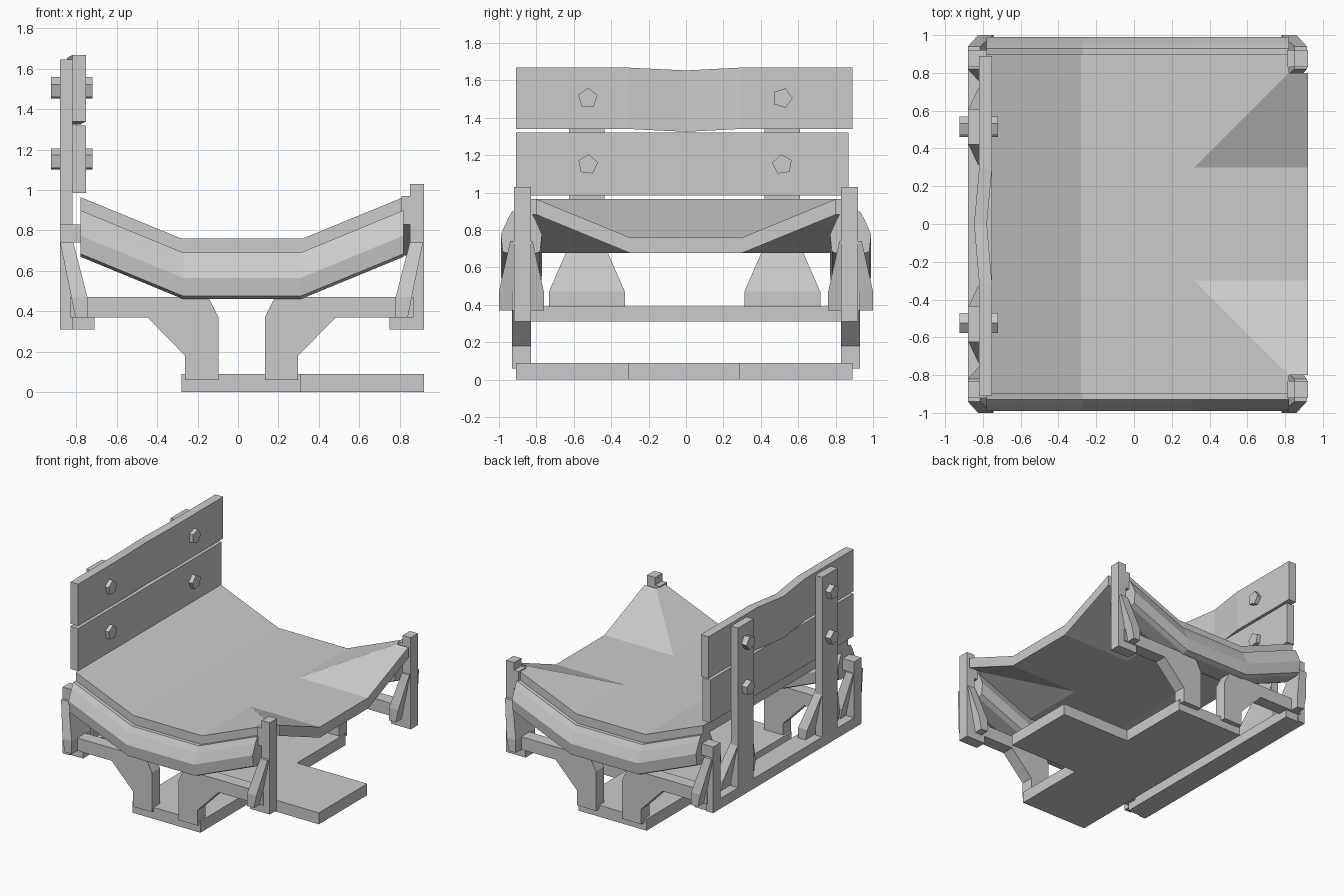
import bpy, bmesh, math

if "Cube" in bpy.data.objects:
    bpy.data.objects.remove(bpy.data.objects["Cube"])


def finish(name, bm):
    bmesh.ops.remove_doubles(bm, verts=bm.verts, dist=1e-4)
    bmesh.ops.recalc_face_normals(bm, faces=bm.faces)
    me = bpy.data.meshes.new(name)
    bm.to_mesh(me)
    bm.free()
    ob = bpy.data.objects.new(name, me)
    bpy.context.collection.objects.link(ob)
    return ob


def loft(name, rings):
    """Closed skin through matching rings of points, capped at both ends."""
    bm = bmesh.new()
    vs = [[bm.verts.new(p) for p in r] for r in rings]
    n = len(vs[0])
    for a, b in zip(vs, vs[1:]):
        for i in range(n):
            j = (i + 1) % n
            bm.faces.new((a[i], a[j], b[j], b[i]))
    bm.faces.new(vs[0])
    bm.faces.new(vs[-1])
    return finish(name, bm)


def rect(x0, x1, y0, y1, z):
    return [(x0, y0, z), (x1, y0, z), (x1, y1, z), (x0, y1, z)]


def box(name, x0, x1, y0, y1, z0, z1):
    return loft(name, [rect(x0, x1, y0, y1, z0), rect(x0, x1, y0, y1, z1)])


def brace(name, sx, yc, wide, narrow):
    """Flared brace leaning from the post down onto the frame."""
    rings = []
    for xa, xb, w, z in ((.78, .84, wide, .37), (.78, .86, wide, .47), (.85, .915, narrow, .74)):
        if sx < 0:
            xa, xb = xa - .035, xb - .035
        rings.append(rect(sx * xa, sx * xb, yc - w, yc + w, z))
    return loft(name, rings)


# T-shaped base plate
tee = [(-.28, -.91), (.31, -.91), (.31, -.31), (.92, -.31),
       (.92, .29), (.31, .29), (.31, .89), (-.28, .89)]
loft("base_plate", [[(x, y, z) for x, y in tee] for z in (0, .09)])

# Side brackets: four curved legs
leg = [(.85, .47), (.165, .47), (.115, .37), (.115, .06), (.28, .06),
       (.28, .18), (.465, .37), (.85, .37)]
for sy in (-1, 1):
    for sx in (-1, 1):
        loft("bracket_leg", [[(sx * x + .018, sy * y, z) for x, z in leg] for y in (.83, .93)])

# Back cross rail
box("back_rail", -.88, -.71, -.91, .91, .31, .39)

# Corner posts with braces, caps and feet
for sy in (-1, 1):
    ya, yb = sorted((sy * .83, sy * .92))
    box("front_post", .85, .92, ya, yb, .31, 1.03)
    box("front_post_foot", .75, .92, ya, yb, .31, .375)
    box("front_post_pad", .81, .86, ya, yb, .83, .97)
    brace("front_brace", 1, sy * .88, .12, .06)
    box("back_corner_post", -.88, -.82, ya, yb, .31, .83)
    box("back_corner_cap", -.88, -.78, ya, yb, .74, .83)
    brace("back_corner_brace", -1, sy * .88, .12, .06)

# Tall back posts with braces
for yc in (-.53, .515):
    box("back_post", -.88, -.82, yc - .095, yc + .095, .31, 1.645)
    brace("back_post_brace", -1, yc, .203, .085)

# Back slats, the upper one bowed and dipped in the middle
box("lower_slat", -.82, -.752, -.91, .87, .985, 1.32)
rings = []
for y, dx, dz in ((-.91, 0, 0), (-.31, 0, 0), (0, -.027, -.015), (.29, 0, 0), (.89, 0, 0)):
    rings.append([(-.82 + dx, y, 1.34 + dz), (-.752 + dx, y, 1.34 + dz),
                  (-.752 + dx, y, 1.668 + dz), (-.82 + dx, y, 1.668 + dz)])
loft("upper_slat", rings)

# Five-sided bolts
for k, (y, z) in enumerate(((-.525, 1.505), (.515, 1.505), (-.525, 1.15), (.515, 1.15))):
    turn = (.3, 0, .2, .45)[k]
    loft("bolt", [[(x, y + .055 * math.cos(turn + i * math.tau / 5),
                    z + .055 * math.sin(turn + i * math.tau / 5)) for i in range(5)]
                  for x in (-.925, -.72)])

# Side rails under the seat, swept along the seat curve
half = [(.05, .69), (.075, .645), (.11, .565), (.10, .475), (.06, .46)]
section = half + [(-y, z) for y, z in reversed(half)]
path = [(-.78, .21), (-.27, 0), (.31, 0), (.82, .21)]
for sy in (-1, 1):
    loft("seat_side_rail", [[(x, sy * .88 + y, z + dz) for y, z in section] for x, dz in path])


# Seat slab: curved up at the back, front corners folded up to the posts
def height(x, y):
    if x < -.28:
        return .76 + .205 * (-.28 - x) / .5
    return .76 + .41 * max(0, min(x - .32, abs(y) - .3))


panels = [[(-.78, 0), (-.28, 0), (-.28, .9), (-.78, .9)],
          [(-.28, 0), (.32, 0), (.32, .3), (.32, .9), (-.28, .9)],
          [(.32, 0), (.92, 0), (.92, .3), (.32, .3)],
          [(.32, .3), (.92, .3), (.92, .8), (.82, .8)],
          [(.32, .3), (.82, .8), (.82, .9), (.32, .9)]]
bm = bmesh.new()
for s in (1, -1):
    for p in panels:
        bm.faces.new([bm.verts.new((x, s * y, height(x, y))) for x, y in p][::s])
bmesh.ops.remove_doubles(bm, verts=bm.verts, dist=1e-4)
ext = bmesh.ops.extrude_face_region(bm, geom=bm.faces[:])
low = [g for g in ext["geom"] if isinstance(g, bmesh.types.BMVert)]
bmesh.ops.translate(bm, verts=low, vec=(0, 0, -.083))
finish("seat", bm)
